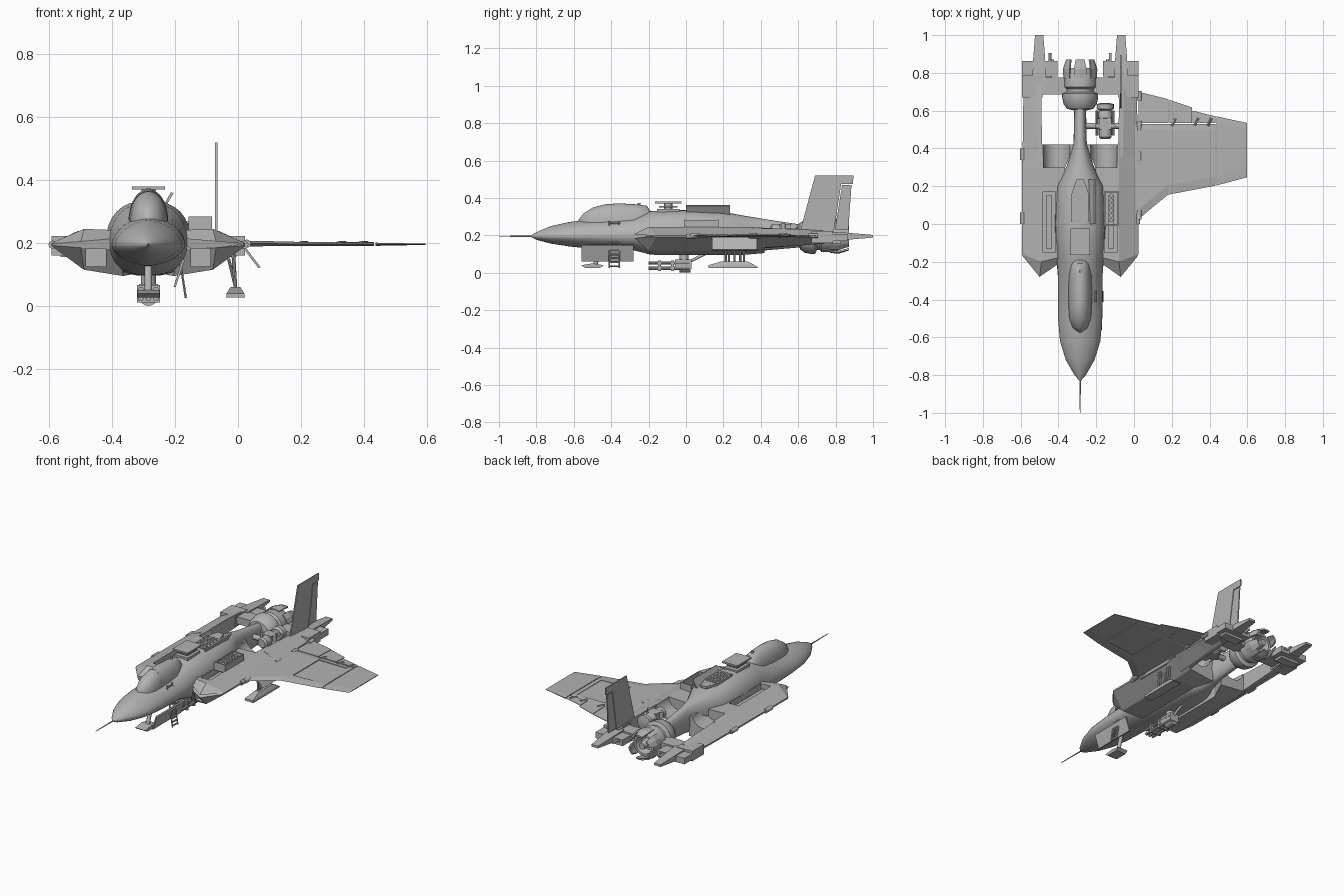
import bpy, bmesh, math
from mathutils import Vector

XC = -0.285  # centreline of the hull


def material(name, v):
    m = bpy.data.materials.new(name)
    m.diffuse_color = (v, v, v, 1)
    return m


GREY = material("hull grey", 0.45)


def finish(name, bm, smooth=0):
    bmesh.ops.recalc_face_normals(bm, faces=bm.faces)
    me = bpy.data.meshes.new(name)
    bm.to_mesh(me)
    bm.free()
    ob = bpy.data.objects.new(name, me)
    bpy.context.collection.objects.link(ob)
    me.materials.append(GREY)
    if smooth:
        bpy.ops.object.select_all(action='DESELECT')
        ob.select_set(True)
        bpy.context.view_layer.objects.active = ob
        bpy.ops.object.shade_smooth_by_angle(angle=math.radians(smooth))
    return ob


def loft(name, rings, smooth=0, caps=True):
    bm = bmesh.new()
    vs = [[bm.verts.new(p) for p in r] for r in rings]
    n = len(rings[0])
    for a, b in zip(vs, vs[1:]):
        for i in range(n):
            j = (i + 1) % n
            bm.faces.new((a[i], a[j], b[j], b[i]))
    if caps:
        bm.faces.new(vs[0])
        bm.faces.new(vs[-1])
    return finish(name, bm, smooth)


def box(name, x0, x1, y0, y1, z0, z1):
    return loft(name, [[(x0, y0, z), (x1, y0, z), (x1, y1, z), (x0, y1, z)] for z in (z0, z1)])


def rod(name, p0, p1, r0, r1=None, n=12):
    p0, p1 = Vector(p0), Vector(p1)
    q = (p1 - p0).to_track_quat('Z', 'Y')
    r1 = r0 if r1 is None else r1
    ring = lambda p, r: [p + q @ Vector((r * math.cos(t * math.tau / n), r * math.sin(t * math.tau / n), 0))
                         for t in range(n)]
    return loft(name, [ring(p0, r0), ring(p1, r1)], 40)


def revolve_y(name, x, z, prof, n=28):
    return loft(name, [[(x + r * math.cos(k * math.tau / n), y, z + r * math.sin(k * math.tau / n))
                        for k in range(n)] for r, y in prof], 35)


def prism(name, pts, d):
    d = Vector(d)
    return loft(name, [[Vector(p) for p in pts], [Vector(p) + d for p in pts]])


def cut(ob, cutter):
    m = ob.modifiers.new("cut", 'BOOLEAN')
    m.operation, m.solver, m.object = 'DIFFERENCE', 'EXACT', cutter
    bpy.context.view_layer.objects.active = ob
    bpy.ops.object.modifier_apply(modifier=m.name)
    bpy.data.objects.remove(cutter)


# Fuselage: rings of (y, half width, top z, bottom z, exponent)
def hull_ring(y, w, zt, zb, e, zm=0.195, n=32):
    out = []
    for k in range(n):
        c, s = math.cos(k * math.tau / n), math.sin(k * math.tau / n)
        px = math.copysign(abs(c) ** (2 / e), c) * w
        h = zt - zm if s > 0 else zm - zb
        out.append((XC + px, y, zm + math.copysign(abs(s) ** (2 / e), s) * h))
    return out


loft("fuselage", [hull_ring(*r) for r in (
    (-0.83, .004, .199, .191, 2), (-0.80, .03, .217, .176, 1.8), (-0.72, .076, .25, .155, 1.7),
    (-0.62, .107, .272, .14, 1.7), (-0.5, .117, .285, .128, 1.7), (-0.28, .118, .30, .12, 1.8),
    (-0.19, .125, .33, .097, 2.2), (0.0, .135, .335, .095, 2.4), (0.2, .125, .325, .095, 2.4),
    (0.31, .07, .305, .1, 2.3), (0.43, .035, .285, .12, 2.3), (0.66, .03, .25, .14, 2.3))], 40)
rod("nose_probe", (XC, -1.0, .195), (XC, -0.82, .195), .002, .004, 8)

# Canopy glass, rear hood and frame
can = lambda y, w, zt, zb: [(XC + w * math.cos(t * math.pi / 14), y, zb + (zt - zb) * math.sin(t * math.pi / 14) ** .8)
                            for t in range(15)]
loft("canopy", [can(*r) for r in ((-0.575, .008, .282, .25), (-0.55, .04, .315, .25), (-0.5, .058, .348, .25),
                                  (-0.44, .062, .364, .25), (-0.41, .06, .366, .25))], 40)
loft("canopy_hood", [can(*r) for r in ((-0.43, .062, .366, .25), (-0.36, .064, .371, .25), (-0.27, .06, .366, .25),
                                       (-0.21, .052, .358, .25), (-0.19, .045, .33, .25))], 40)
rod("canopy_knob", (XC, -0.25, .36), (XC, -0.25, .373), .008)

# Side pods with intakes, slots and rear booms
for s, side in ((-1, "left"), (1, "right")):
    P = lambda pts: [(XC + s * a, y, z) for a, y, z in pts]
    prof = ((.08, .24), (.205, .245), (.308, .2), (.308, .19), (.205, .115), (.08, .095))
    pod = loft(side + "_pod", [
        P([(.1, -.2, .215), (.215, -.28, .205), (.303, -.172, .198), (.303, -.172, .192), (.215, -.275, .185),
           (.1, -.2, .18)]),
        P([(a, y, z) for (a, z), y in zip(prof, (-.17, -.2, -.16, -.16, -.2, -.17))]),
        P([(a, .3, z) for a, z in prof]),
        P([(a, .42, z) for a, z in ((.03, .235), (.205, .24), (.305, .2), (.305, .19), (.205, .125), (.03, .105))])])
    bx = lambda n, a, b, *r: box(n, min(XC + s * a, XC + s * b), max(XC + s * a, XC + s * b), *r)
    cut(pod, bx("intake_cutter", .135, .198, -.4, -.05, .125, .182))
    cut(pod, bx("slot_cutter", .13, .198, -.15, .17, .205, .3))
    cut(pod, rod("trough_cutter", (XC + s * .125, .3, .25), (XC + s * .125, .5, .25), .07, .075, 24))
    bx(side + "_slot_floor", .15, .18, -.13, .15, .2, .222)
    loft(side + "_boom", [P([(a, y, z) for a, z in q]) for y, q in (
        (.35, ((.2, .24), (.225, .238), (.305, .2), (.305, .19), (.225, .13), (.2, .125))),
        (.6, ((.205, .235), (.23, .233), (.302, .2), (.302, .19), (.23, .145), (.205, .145))),
        (.74, ((.205, .225), (.23, .223), (.298, .2), (.298, .19), (.23, .155), (.205, .155))))])
    # Tail boxes, spikes and pins
    bx(side + "_tail_beam", .2, .308, .67, .785, .16, .222)
    bx(side + "_tail_box", .12, .308, .78, .863, .17, .208)
    bx(side + "_tail_box_lower", .15, .28, .77, .83, .155, .175)
    loft(side + "_tail_spike", [P([(.217 - w, y, .195 - h), (.217 + w, y, .195 - h), (.217 + w, y, .195 + h),
                                   (.217 - w, y, .195 + h)])
                                for y, w, h in ((.76, .036, .025), (.87, .032, .018), (1.0, .022, .007))])
    for a in (.145, .16):
        rod(side + "_tail_pin", (XC + s * a, .85, .195), (XC + s * a, .87 if a < .15 else .905, .195), .007)
    for y in (.03, .37):
        rod(side + "_pod_hinge", (XC + s * .305, y - .03, .195), (XC + s * .305, y + .03, .195), .013)
box("rear_crossbar", -.59, .01, .685, .775, .17, .215)

# Rear engine with petals
revolve_y("engine", XC, .195, ((.03, .6), (.07, .61), (.088, .635), (.095, .67), (.095, .69), (.074, .7), (.074, .715),
                               (.085, .725), (.085, .79), (.07, .825), (.055, .825), (.045, .78), (.02, .77)))
for k in range(6):
    t = math.pi / 2 + k * math.pi / 3
    arc = lambda y, r, w: [(XC + rr * math.cos(t + u), y, .195 + rr * math.sin(t + u))
                           for rr, us in ((r, (-w, 0, w)), (r - .01, (w, 0, -w))) for u in us]
    loft("engine_petal", [arc(.77, .09, .36), (arc(.82, .092, .38)), arc(.872, .076, .3)])
rod("engine_core", (XC, .77, .195), (XC, .845, .195), .03, .02, 16)

# Exposed machinery beside the spine
rod("machine_shaft", (-.255, .52, .215), (-.07, .52, .215), .016)
revolve_y("machine_body", -.152, .225, ((.025, .45), (.034, .46), (.034, .5), (.026, .505), (.026, .55), (.038, .56),
                                        (.038, .585), (.03, .6), (.045, .61), (.045, .635), (.025, .64)), 18)
box("machine_block", -.185, -.12, .5, .56, .19, .26)
for x in (-.195, -.11):
    rod("machine_pipe", (x, .47, .2), (x, .6, .235), .008, n=8)
    rod("machine_cap", (x, .52, .19), (x, .52, .262), .012)

# Top equipment: sensor mast, grille, open door
rod("mast_stalk", (XC, -.095, .32), (XC, -.095, .372), .022)
for h, z0, z1 in ((.045, .322, .342), (.036, .35, .356), (.052, .37, .38)):
    box("mast_plate", XC - h, XC + h, -.095 - h * 1.35, -.095 + h * 1.35, z0, z1)
prism("grille_plate", [(XC + a, y, .325) for a, y in ((-.045, .01), (.045, .01), (.045, .16), (.02, .235), (-.02, .235),
                                                      (-.045, .16))], (0, 0, .014))
for j in range(9):
    for i in range(4):
        x = (i - 1.5) * .02 + (.005 if j % 2 else -.005)
        rod("grille_stud", (XC + x, .025 + j * .017, .335), (XC + x, .025 + j * .017, .342), .007, n=8)
prism("open_top_door", [(-.24, 0, .315), (-.233, 0, .312), (-.205, 0, .358), (-.213, 0, .362)], (0, .235, 0))
# Raised rack over the right slot
for x in (-.158, -.09):
    box("rack_rail", x, x + .008, -.01, .175, .235, .282)
for y in (-.01, .167):
    box("rack_end", -.158, -.082, y, y + .008, .235, .285)
for k in range(6):
    rod("rack_canister", (-.12, .02 + k * .026, .21), (-.12, .02 + k * .026, .275), .011, n=10)

# Wing: rings of (x, leading y, trailing y, centre z, half thickness)
foil = lambda x, a, b, z, t: [(x, a, z), (x, a + .05, z + t), (x, b - .03, z + t), (x, b, z + t * .5),
                              (x, b, z - t * .5), (x, b - .03, z - t), (x, a + .05, z - t)]
wing = loft("wing", [foil(*r) for r in ((-.02, .0, .53, .198, .009), (.03, .03, .53, .198, .009), (.1, .09, .53, .198, .008),
                                        (.18, .155, .53, .197, .007), (.432, .203, .53, .196, .005))])
for z in (.1985, .1735):
    cut(wing, prism("panel_cutter", [(.21, .245, z), (.405, .26, z), (.405, .5, z), (.21, .5, z)], (0, 0, .02)))
loft("wing_tip", [foil(*r) for r in ((.437, .204, .57, .196, .005), (.597, .247, .535, .196, .002))])
for x0, x1, y0, y1 in ((.025, .183, .70, .66), (.187, .307, .657, .617), (.311, .432, .60, .57)):
    loft("wing_flap", [[(x, .534, .203), (x, y, .199), (x, y, .196), (x, .534, .191)] for x, y in ((x0, y0), (x1, y1))])
for x in (.2, .32, .39):
    rod("flap_actuator", (x, .52, .2), (x + .02, .56, .2), .007, n=8)
for y in (.05, .36, .52, .68):
    rod("wing_root_joint", (.028, y - .025, .198), (.028, y + .025, .198), .013)

# Tail fin with rudder
fin = lambda n, pts: prism(n, [(-.073, y, z) for y, z in pts], (.007, 0, 0))
fin("tail_fin", ((.61, .22), (.69, .52), (.895, .52), (.893, .475), (.83, .475), (.79, .22)))
fin("rudder", ((.796, .23), (.835, .47), (.885, .47), (.868, .23)))

# Boarding ladder
for y in (-.41, -.358):
    rod("ladder_rail", (-.205, y, .275), (-.166, y, .025), .004, n=6)
for k in range(12):
    f = k / 11
    rod("ladder_rung", (-.203 + .036 * f, -.41, .265 - .23 * f), (-.203 + .036 * f, -.358, .265 - .23 * f), .005, n=6)

# Nose gear skid and bay doors
rod("nose_gear_strut", (XC, -.49, .03), (XC, -.45, .15), .012)
prism("nose_gear_skid", [(XC - .035, y, z) for y, z in ((-.56, .04), (-.54, .026), (-.46, .026), (-.44, .04), (-.5, .05))],
      (.07, 0, 0))
prism("nose_bay_door", [(-.205, -.56, .06), (-.198, -.56, .06), (-.17, -.56, .145), (-.177, -.56, .15)], (0, .28, 0))

# Belly gun
box("gun_body", XC - .03, XC + .03, -.06, .03, .02, .07)
rod("gun_turret", (XC, -.01, .06), (XC, -.01, .105), .024)
for x in (-.024, 0, .024):
    for z in (.014, .042):
        rod("gun_barrel", (XC + x, -.2, z + .01), (XC + x, .02, z + .01), .009, n=8)
for y in (-.15, -.08):
    box("gun_clamp", XC - .037, XC + .037, y, y + .015, .01, .066)
rod("gun_drum", (XC, -.035, .03), (XC, .025, .03), .03, n=16)
rod("gun_brace", (XC, .02, .06), (XC, .12, .11), .008)

# Right landing skid, struts and door
loft("landing_skid", [[(-.008 + s * w, y, z) for s, y in ((-1, a), (1, a), (1, b), (-1, b))]
                      for z, w, a, b in ((.026, .03, .12, .385), (.04, .028, .12, .37), (.06, .016, .19, .33))])
for y in (.212, .23, .29, .31):
    rod("skid_strut", (-.008, y, .05), (-.015, y, .17), .006, n=8)
rod("skid_brace", (-.008, .26, .06), (-.03, .26, .15), .005, n=8)
prism("landing_gear_door", [(.015, .14, .185), (.02, .14, .192), (.072, .14, .123), (.065, .14, .12)], (0, .24, 0))
